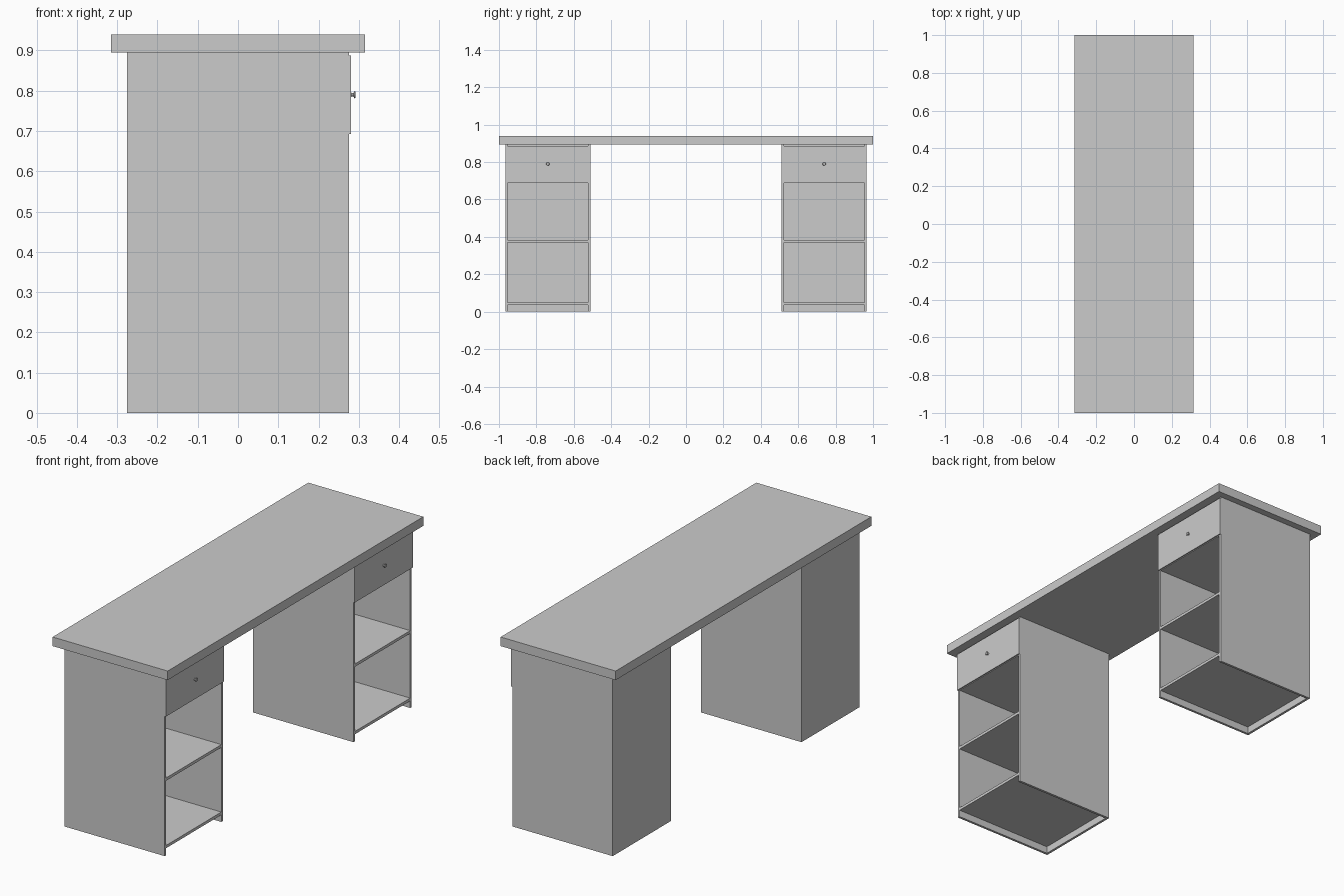
import bpy, bmesh, math

if "Cube" in bpy.data.objects:
    bpy.data.objects.remove(bpy.data.objects["Cube"])

Y_IN, Y_OUT = 0.511, 0.966     # pedestal extent along the desk
X = 0.275                      # pedestal half depth
T = 0.012                      # board thickness
Z_TOP = 0.895


def box(name, lo, hi):
    bm = bmesh.new()
    bmesh.ops.create_cube(bm, size=1)
    for v in bm.verts:
        v.co = [lo[i] + (v.co[i] + 0.5) * (hi[i] - lo[i]) for i in range(3)]
    me = bpy.data.meshes.new(name)
    bm.to_mesh(me)
    bm.free()
    ob = bpy.data.objects.new(name, me)
    bpy.context.collection.objects.link(ob)
    return ob


def lathe_x(name, profile, origin, n=20):
    """Revolve (x, radius) points about the x axis, capping both ends."""
    bm = bmesh.new()
    rings = [[bm.verts.new((x, r * math.cos(2 * math.pi * k / n), r * math.sin(2 * math.pi * k / n)))
              for k in range(n)] for x, r in profile]
    for a, b in zip(rings, rings[1:]):
        for k in range(n):
            bm.faces.new((a[k], a[(k + 1) % n], b[(k + 1) % n], b[k]))
    bm.faces.new(rings[0])
    bm.faces.new(rings[-1])
    bmesh.ops.recalc_face_normals(bm, faces=bm.faces)
    me = bpy.data.meshes.new(name)
    bm.to_mesh(me)
    bm.free()
    ob = bpy.data.objects.new(name, me)
    ob.location = origin
    bpy.context.collection.objects.link(ob)
    bpy.ops.object.select_all(action='DESELECT')
    ob.select_set(True)
    bpy.context.view_layer.objects.active = ob
    bpy.ops.object.shade_smooth_by_angle(angle=math.radians(35))
    return ob


# desk top
box("desk_top", (-0.315, -1, Z_TOP), (0.315, 1, 0.94))

for side, s in (("left", -1), ("right", 1)):
    def part(name, x0, x1, y0, y1, z0, z1):
        ya, yb = sorted((s * y0, s * y1))
        return box(f"{side}_{name}", (x0, ya, z0), (x1, yb, z1))

    # pedestal carcass, open underneath and at the front
    part("inner_side_panel", -X, X, Y_IN, Y_IN + T, 0, Z_TOP)
    part("outer_side_panel", -X, X, Y_OUT - T, Y_OUT, 0, Z_TOP)
    part("back_panel", -X, -X + T, Y_IN + T, Y_OUT - T, 0, Z_TOP)

    # shelves
    for name, z in (("bottom_shelf", 0.035), ("middle_shelf", 0.369), ("drawer_shelf", 0.689)):
        part(name, -X + T, X, Y_IN + T, Y_OUT - T, z, z + 0.014)

    # drawer front and turned knob
    part("drawer_front", X, 0.281, Y_IN, Y_OUT, 0.692, 0.887)
    lathe_x(f"{side}_drawer_knob",
            [(0, 0.006), (0.002, 0.004), (0.006, 0.004), (0.007, 0.008),
             (0.009, 0.009), (0.011, 0.007)],
            (0.281, s * (Y_IN + Y_OUT) / 2, 0.79))
